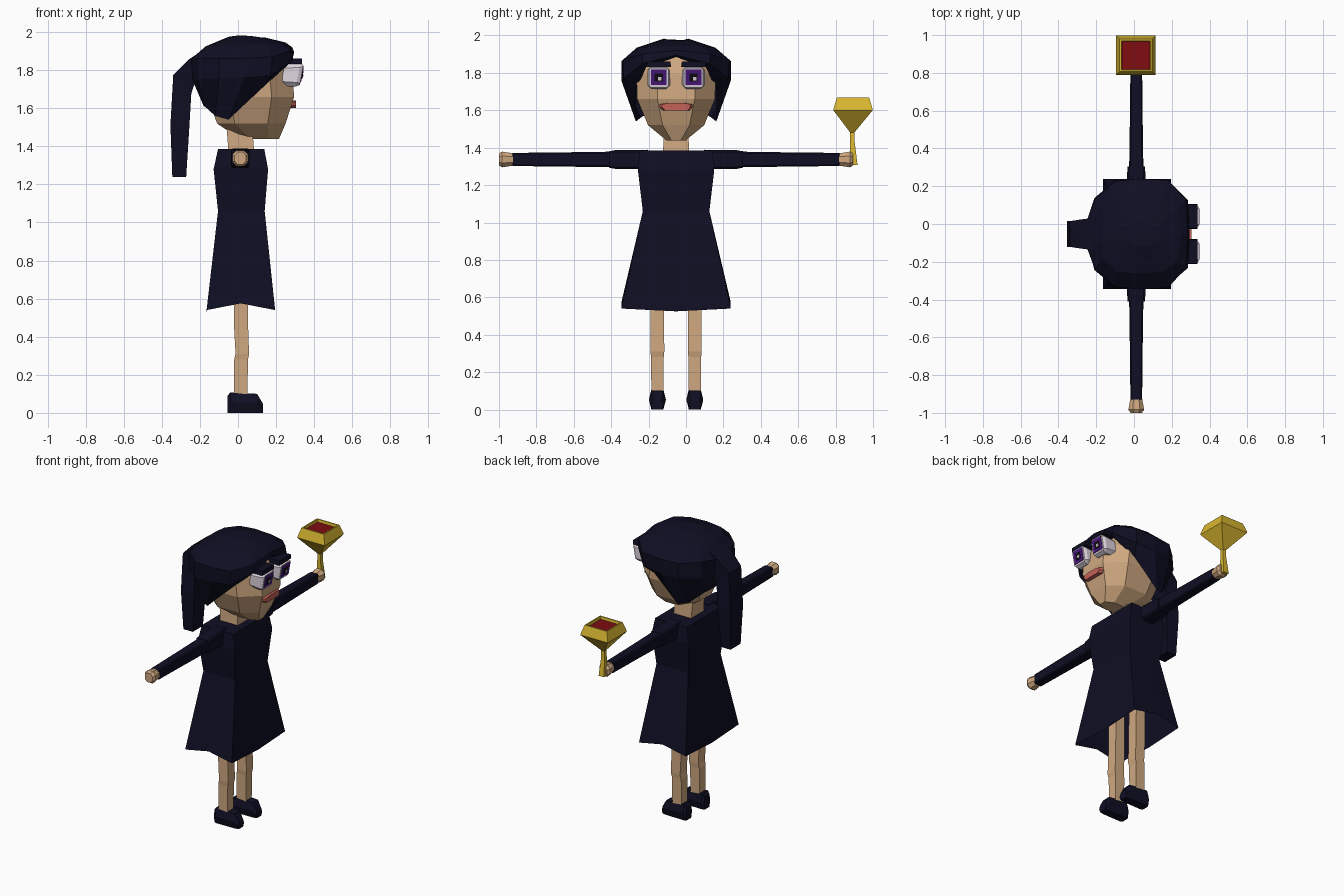
import bpy, bmesh, math

CY = -0.053  # body centre line (the figure faces +x)


def material(name, rgb):
    m = bpy.data.materials.new(name)
    m.diffuse_color = (*rgb, 1)
    return m


NAVY = material("navy_cloth", (0.0045, 0.0045, 0.017))
SKIN = material("skin", (0.62, 0.39, 0.215))
GOLD = material("gold", (0.69, 0.47, 0.03))
WINE = material("wine_red", (0.21, 0.004, 0.006))
WHITE = material("eye_white", (0.74, 0.67, 0.74))
PURPLE = material("iris_purple", (0.07, 0.009, 0.21))
BLACK = material("pupil_black", (0.004, 0.004, 0.006))
LIP = material("lip_pink", (0.56, 0.12, 0.10))


def loft(name, rings, mat, start=True, end=True, end_mat=None):
    """Join equal-length point loops into a flat-shaded skin."""
    bm = bmesh.new()
    loops = [[bm.verts.new(p) for p in r] for r in rings]
    n = len(loops[0])
    for a, b in zip(loops, loops[1:]):
        for i in range(n):
            j = (i + 1) % n
            bm.faces.new((a[i], a[j], b[j], b[i]))
    if start:
        bm.faces.new(loops[0][::-1])
    if end:
        top = bm.faces.new(loops[-1])
        top.material_index = 1 if end_mat else 0
    bmesh.ops.recalc_face_normals(bm, faces=bm.faces)
    me = bpy.data.meshes.new(name)
    bm.to_mesh(me)
    bm.free()
    me.materials.append(mat)
    if end_mat:
        me.materials.append(end_mat)
    ob = bpy.data.objects.new(name, me)
    bpy.context.collection.objects.link(ob)
    return ob


def rect(x0, x1, y0, y1, z):
    return [(x0, y0, z), (x1, y0, z), (x1, y1, z), (x0, y1, z)]


def octagon(cu, cv, ru, rv, k=0.45):
    """Chamfered rectangle in two coordinates."""
    pts = [(1, -k), (1, k), (k, 1), (-k, 1), (-1, k), (-1, -k), (-k, -1), (k, -1)]
    return [(cu + ru * u, cv + rv * v) for u, v in pts]


def mirrored(half):
    """Close a half outline (front centre first) across the body centre line."""
    return ([(x, CY + y, z) for x, y, z in half] +
            [(x, CY - y, z) for x, y, z in half[:0:-1]])


# Dress: rectangular body with a wavy hem (mid-side points shift in z)
def dress_ring(x0, x1, hw, z, front=0.0, side=0.0):
    xm = (x0 + x1) / 2
    return [(x0, CY - hw, z), (xm, CY - hw, z + side), (x1, CY - hw, z),
            (x1, CY, z + front), (x1, CY + hw, z), (xm, CY + hw, z + side),
            (x0, CY + hw, z), (x0, CY, z + front)]


loft("dress", [dress_ring(-0.165, 0.195, 0.292, 0.54, -0.015, 0.035),
               dress_ring(-0.105, 0.14, 0.178, 1.06),
               dress_ring(-0.128, 0.158, 0.204, 1.28),
               dress_ring(-0.105, 0.138, 0.195, 1.385)], NAVY, start=False)

# Neck
loft("neck", [rect(-0.05, 0.085, CY - 0.07, CY + 0.07, 1.37),
              rect(-0.06, 0.075, CY - 0.065, CY + 0.065, 1.5)], SKIN)


# Arms, legs and shoes on both sides
def arm_ring(s, d, hx, hz, k=0.45, z=1.337):
    return [(u, CY + s * d, v) for u, v in octagon(0.012, z, hx, hz, k)]


for s, side in ((-1, "right"), (1, "left")):
    loft(side + "_shoulder", [arm_ring(s, 0.15, 0.05, 0.052, 0.8),
                              arm_ring(s, 0.325, 0.048, 0.05, 0.8),
                              arm_ring(s, 0.357, 0.046, 0.044, 0.8)], NAVY)
    loft(side + "_sleeve", [arm_ring(s, 0.33, 0.038, 0.042, 0.8),
                            arm_ring(s, 0.60, 0.034, 0.038, 0.8),
                            arm_ring(s, 0.875, 0.031, 0.035, 0.8)], NAVY)
    loft(side + "_hand", [arm_ring(s, 0.86, 0.029, 0.031),
                          arm_ring(s, 0.93, 0.042, 0.042),
                          arm_ring(s, 0.947, 0.03, 0.032)], SKIN)
    y = CY + s * 0.1
    loft(side + "_leg", [rect(0.015 - a, 0.015 + b, y - w, y + w, z) for a, b, w, z in
                         ((0.035, 0.035, 0.032, 0.08), (0.035, 0.037, 0.034, 0.28),
                          (0.028, 0.043, 0.037, 0.31), (0.036, 0.038, 0.036, 0.46),
                          (0.036, 0.036, 0.037, 0.72))], SKIN)
    # Shoe: sections from heel to toe
    loft(side + "_shoe", [[(x, y - a, 0), (x, y + a, 0), (x, y + b, h / 2),
                           (x, y + a, h), (x, y - a, h), (x, y - b, h / 2)]
                          for x, a, b, h in ((-0.055, 0.025, 0.035, 0.09),
                                             (-0.04, 0.032, 0.045, 0.108),
                                             (0.10, 0.03, 0.045, 0.10),
                                             (0.13, 0.024, 0.034, 0.05))], NAVY)

# Head: back x, front x, half width, height
loft("head", [[(u, v, z) for u, v in octagon((a + b) / 2, CY, (b - a) / 2, w, 0.48)]
              for a, b, w, z in ((0.01, 0.215, 0.05, 1.438), (-0.11, 0.25, 0.15, 1.52),
                                 (-0.16, 0.295, 0.208, 1.66), (-0.18, 0.285, 0.212, 1.79),
                                 (-0.13, 0.22, 0.16, 1.91))], SKIN)

# Hair: half outlines from the fringe edge up to the crown
hair = [
    [(.27, 0, 1.885), (.265, .16, 1.83), (.13, .215, 1.71), (-.05, .215, 1.54),
     (-.12, .19, 1.56), (-.175, .11, 1.61), (-.18, .04, 1.61)],
    [(.295, 0, 1.895), (.285, .18, 1.85), (.17, .28, 1.77), (.03, .293, 1.76),
     (-.1, .283, 1.76), (-.21, .19, 1.75), (-.24, .07, 1.75)],
    [(.285, 0, 1.92), (.275, .18, 1.90), (.18, .285, 1.87), (.03, .293, 1.862),
     (-.1, .28, 1.86), (-.21, .18, 1.86), (-.25, .07, 1.855)],
    [(.25, 0, 1.945), (.23, .14, 1.94), (.15, .2, 1.935), (.02, .21, 1.935),
     (-.09, .2, 1.93), (-.16, .13, 1.925), (-.17, .05, 1.925)],
    [(.14, 0, 1.972), (.12, .04, 1.972), (.08, .06, 1.978), (.02, .065, 1.983),
     (-.02, .055, 1.98), (-.04, .04, 1.975), (-.05, .02, 1.975)],
]
loft("hair", [mirrored(r) for r in hair], NAVY, start=False)

# Hanging tail: outer point, inner point and half width per section
loft("hair_tail", [[(xo, CY - w, zo), (xi, CY - w, zi), (xi, CY + w, zi), (xo, CY + w, zo)]
                   for xo, zo, xi, zi, w in ((-.20, 1.895, -.16, 1.80, .085),
                                             (-.26, 1.855, -.225, 1.74, .08),
                                             (-.34, 1.775, -.245, 1.68, .068),
                                             (-.355, 1.51, -.255, 1.51, .068),
                                             (-.345, 1.24, -.272, 1.24, .055))], NAVY)


# Eyes with layered square plates, tilted slightly down
def eye_ring(x, y, z, r, k, rz=None):
    return [(x + 0.18 * (v - z), u, v) for u, v in octagon(y, z, r, rz or r, k)]


def plate(name, x, y, z, r, mat):
    loft(name, [[(x + t + 0.18 * (v - 1.775), u, v) for u, v in
                 ((y - r, z - r), (y + r, z - r), (y + r, z + r), (y - r, z + r))]
                for t in (-0.004, 0.004)], mat)


for s, side in ((-1, "right"), (1, "left")):
    y = CY + s * 0.093
    loft(side + "_eye", [eye_ring(0.235, y, 1.775, 0.058, 0.6),
                         eye_ring(0.315, y, 1.775, 0.061, 0.65),
                         eye_ring(0.334, y, 1.775, 0.052, 0.85)], WHITE)
    plate(side + "_iris", 0.334, y, 1.777, 0.042, PURPLE)
    plate(side + "_pupil", 0.337, y, 1.775, 0.022, BLACK)
    plate(side + "_glint", 0.340, y + 0.006, 1.768, 0.009, WHITE)
    loft(side + "_brow", [rect(0.25, 0.335, y - 0.066, y + 0.066, 1.832),
                          rect(0.25, 0.335, y - 0.062, y + 0.062, 1.862)], NAVY)

# Mouth
loft("mouth", [[(x, CY + t * w, 1.62 + dz) for t, dz in
                ((-1, -.005), (-.8, -.02), (.8, -.02), (1, -.005), (1, .012), (.45, .02),
                 (-.45, .02), (-1, .012))]
               for x, w in ((0.25, 0.088), (0.285, 0.088), (0.305, 0.075))], LIP)

# Goblet: square stem, flared cup and shallow filled recess
GX, GY = 0.01, 0.893


def square(r, z, dy=0.0):
    return rect(GX - r, GX + r, GY + dy - r, GY + dy + r, z)


loft("goblet_stem", [square(0.021, 1.308, 0.003), square(0.013, 1.43, -0.004),
                     square(0.012, 1.50, -0.004)], GOLD)
loft("goblet_cup", [square(0.012, 1.482, -0.004), square(0.105, 1.60), square(0.105, 1.606),
                    square(0.086, 1.668), square(0.077, 1.668), square(0.074, 1.65)],
     GOLD, end_mat=WINE)
